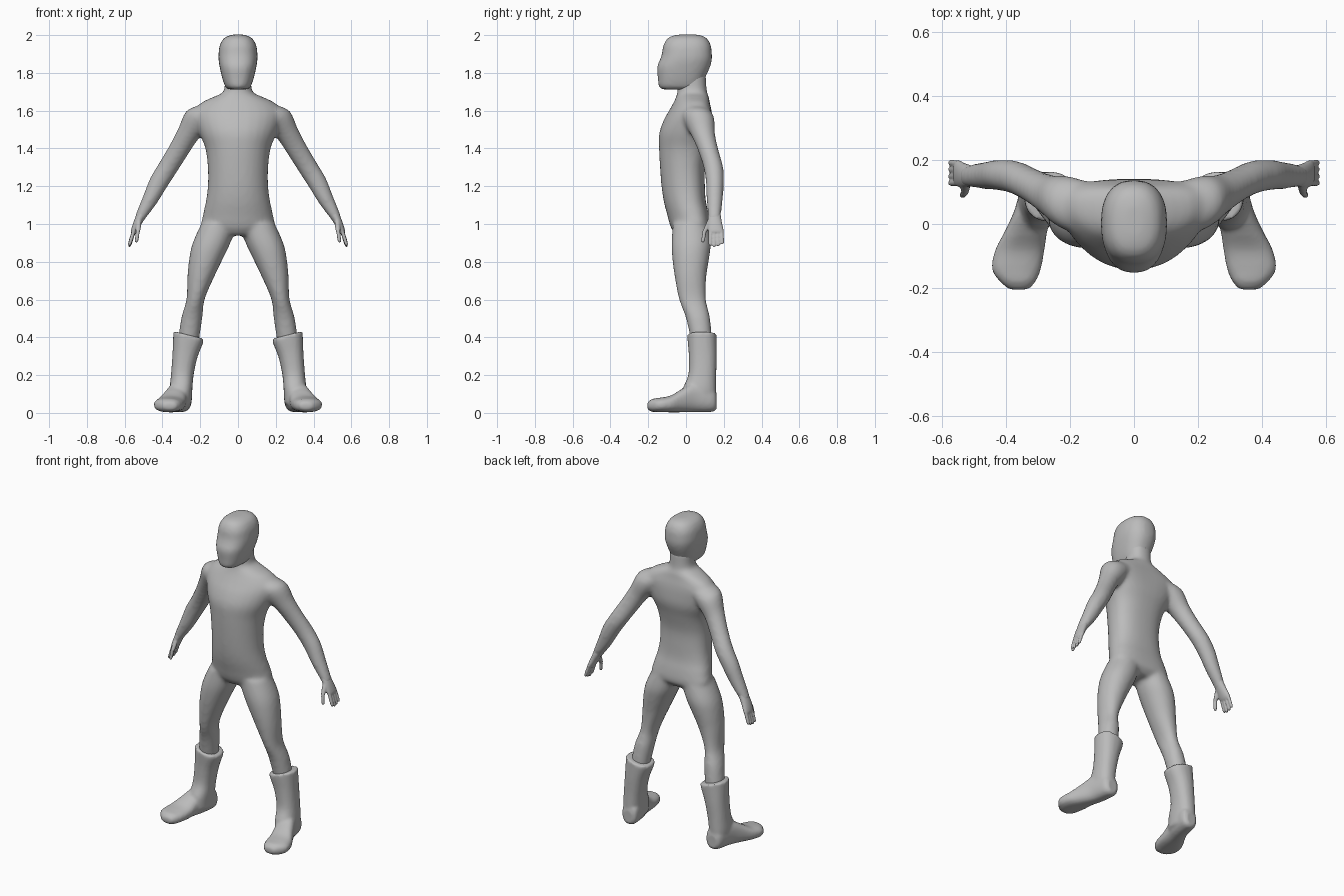
import bpy, bmesh, math
from mathutils import Vector

mat = bpy.data.materials.new("plain grey")
mat.diffuse_color = (0.5, 0.5, 0.5, 1)


def spline(rows, steps=4):
    """Catmull-Rom interpolation of rows of numbers."""
    out = []
    for i in range(len(rows) - 1):
        a, b, c, d = (rows[min(max(j, 0), len(rows) - 1)] for j in range(i - 1, i + 3))
        for s in range(steps):
            t = s / steps
            out.append([0.5 * (2 * q + (r - p) * t + (2 * p - 5 * q + 4 * r - w) * t * t
                               + (3 * q - p - 3 * r + w) * t ** 3)
                        for p, q, r, w in zip(a, b, c, d)])
    return out + [list(rows[-1])]


def loft(bm, rings, power=2.0, sweep=0.0, n=28):
    """Skin rings given as (centre, half axis u, half axis v)."""
    loops = []
    for row in spline([[*c, *u, *v] for c, u, v in rings]):
        c, u, v = Vector(row[:3]), Vector(row[3:6]), Vector(row[6:])
        loop = []
        for k in range(n):
            a = 2 * math.pi * k / n
            ca, sa = math.cos(a), math.sin(a)
            p = c + u * math.copysign(abs(ca) ** (2 / power), ca) \
                  + v * math.copysign(abs(sa) ** (2 / power), sa)
            p.y += sweep * p.x ** 2
            loop.append(bm.verts.new(p))
        loops.append(loop)
    for a, b in zip(loops, loops[1:]):
        for k in range(n):
            bm.faces.new((a[k], a[(k + 1) % n], b[(k + 1) % n], b[k]))
    bm.faces.new(loops[0][::-1])
    bm.faces.new(loops[-1])


def level(z, cx, rx, y0, y1, tilt=0.0):
    """Horizontal ring spanning y0..y1."""
    return (cx, (y0 + y1) / 2, z), (rx, 0, rx * tilt), (0, (y1 - y0) / 2, 0)


def finish(name, bm, voxel, smooth, mirror=True):
    bmesh.ops.recalc_face_normals(bm, faces=bm.faces)
    me = bpy.data.meshes.new(name)
    bm.to_mesh(me)
    bm.free()
    me.materials.append(mat)
    ob = bpy.data.objects.new(name, me)
    bpy.context.collection.objects.link(ob)
    if mirror:
        m = ob.modifiers.new("mirror", 'MIRROR')
        m.use_mirror_merge = False
    r = ob.modifiers.new("fuse", 'REMESH')
    r.mode, r.voxel_size, r.use_smooth_shade = 'VOXEL', voxel, True
    s = ob.modifiers.new("soften", 'SMOOTH')
    s.factor, s.iterations = 0.5, smooth
    return ob


# Body: torso with neck, plus one arm and one leg that are mirrored
bm = bmesh.new()
torso = [(.94, .10, -.05, .09), (.98, .19, -.08, .125), (1.05, .185, -.10, .12),
         (1.12, .17, -.118, .105), (1.2, .16, -.13, .10), (1.3, .16, -.138, .10),
         (1.4, .173, -.143, .12), (1.48, .205, -.142, .14), (1.55, .23, -.118, .14),
         (1.6, .235, -.09, .135), (1.645, .19, -.065, .125), (1.675, .125, -.052, .12),
         (1.705, .075, -.045, .11), (1.80, .07, -.04, .105)]
loft(bm, [level(z, 0, rx, y0, y1) for z, rx, y0, y1 in torso], 2.2, 0.7)
# Legs
leg = [(1.0, .10, .095, -.07, .12), (.9, .14, .10, -.077, .132), (.82, .168, .09, -.073, .123),
       (.72, .197, .071, -.06, .108), (.6, .225, .048, -.037, .106), (.5, .245, .056, 0, .128),
       (.36, .265, .055, .03, .14)]
loft(bm, [level(*r) for r in leg], 2.1)
# Arms: x, y, z, half width, half depth, axis angle
arm = [(.15, .05, 1.585, .06, .085, 50), (.215, .068, 1.55, .076, .083, 42),
       (.265, .09, 1.475, .06, .064, 32), (.315, .118, 1.39, .055, .054, 30),
       (.37, .145, 1.30, .053, .052, 28), (.42, .153, 1.22, .051, .048, 28),
       (.465, .152, 1.13, .042, .043, 26), (.51, .150, 1.05, .030, .036, 24),
       (.53, .150, 1.01, .022, .034, 24)]
loft(bm, [((x, y, z), (r * math.cos(math.radians(a)), 0, r * math.sin(math.radians(a))), (0, d, 0))
          for x, y, z, r, d, a in arm])
finish("body", bm, 0.011, 10)

# Head
bm = bmesh.new()
head = [(1.712, .045, -.12, .07), (1.725, .066, -.143, .085), (1.77, .083, -.149, .10),
        (1.83, .097, -.153, .127), (1.87, .103, -.138, .137), (1.90, .103, -.128, .137),
        (1.945, .097, -.12, .132), (1.98, .078, -.10, .113), (1.997, .05, -.07, .085),
        (2.003, .02, -.03, .05)]
loft(bm, [level(z, 0, rx, y0, y1) for z, rx, y0, y1 in head], 2.4)
finish("head", bm, 0.011, 5, mirror=False)

# Hands: palm, four fingers and thumb
bm = bmesh.new()
palm = [(.505, .150, 1.06, .026, .032), (.53, .152, 1.01, .022, .038),
        (.55, .158, .965, .017, .042), (.556, .160, .95, .012, .038)]
loft(bm, [((x, y, z), (r * .91, 0, r * .41), (0, d, 0)) for x, y, z, r, d in palm])


def digit(a, b, r):
    a, b = Vector(a), Vector(b)
    loft(bm, [(a.lerp(b, t), (r * k, 0, 0), (0, r * k, 0))
              for t, k in ((0, 1), (.5, 1), (.9, .85), (1, .4))], n=12)


for i, tip in enumerate((.885, .878, .882, .892)):
    digit((.548, .130 + .019 * i, .975), (.576, .128 + .0215 * i, tip), .0105)
digit((.525, .128, 1.02), (.530, .098, .955), .014)
digit((.530, .098, .965), (.538, .089, .902), .0105)
finish("hands", bm, 0.005, 2)

# Boots: shaft with slanted top, and foot lofted from heel to toe
bm = bmesh.new()
shaft = [(.413, .263, .079, .008, .163, .25), (.39, .264, .079, .008, .163, .25),
         (.30, .281, .066, .015, .163, .1), (.20, .295, .060, .012, .16, 0),
         (.12, .302, .060, -.02, .16, 0), (.05, .300, .055, -.02, .16, 0)]
loft(bm, [level(*r) for r in shaft], 2.3)
foot = [(.162, .297, .03, .02, .10), (.14, .297, .052, .006, .14), (.05, .312, .060, .003, .165),
        (-.02, .337, .066, .003, .128), (-.08, .357, .077, .003, .092),
        (-.14, .368, .077, .004, .080), (-.18, .364, .056, .006, .073), (-.205, .36, .03, .02, .055)]
loft(bm, [((cx, y, (z0 + z1) / 2), (rx, 0, 0), (0, 0, (z1 - z0) / 2))
          for y, cx, rx, z0, z1 in foot], 2.4)
finish("boots", bm, 0.009, 3)
